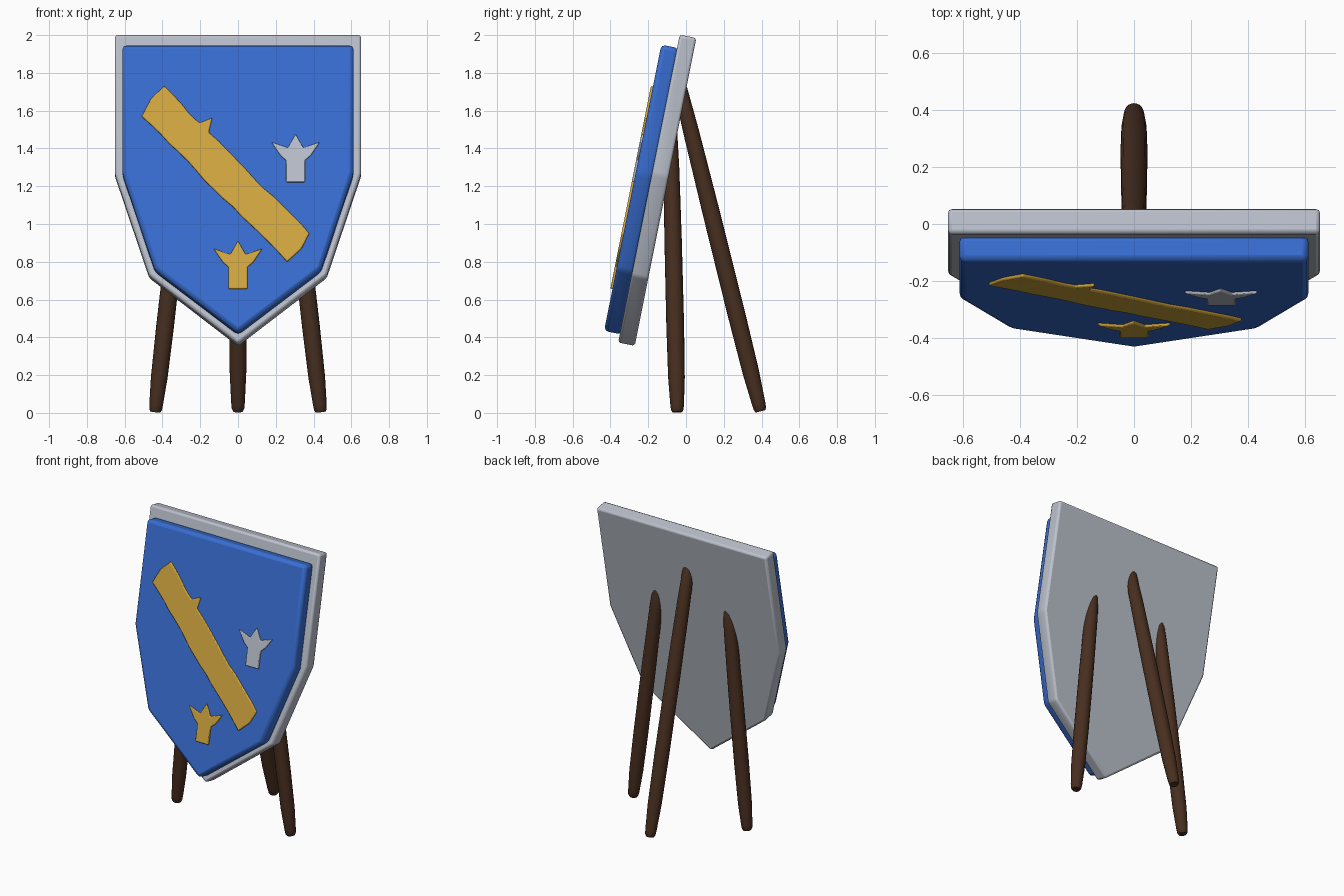
import bpy, bmesh, math, random
from mathutils import Vector, Matrix

if "Cube" in bpy.data.objects:
    bpy.data.objects.remove(bpy.data.objects["Cube"])

random.seed(4)
TILT = math.atan(0.2)
# shield space: x across, y up the board, z out of its front face
UP = Vector((0, math.sin(TILT), math.cos(TILT)))
OUT = Vector((0, -math.cos(TILT), math.sin(TILT)))
SHIELD = Matrix(((1, UP.x, OUT.x, 0), (0, UP.y, OUT.y, -0.342),
                 (0, UP.z, OUT.z, 0), (0, 0, 0, 1)))


def material(name, rgb):
    m = bpy.data.materials.new(name)
    m.diffuse_color = (*rgb, 1)
    m.use_nodes = True
    m.node_tree.nodes["Principled BSDF"].inputs["Base Color"].default_value = m.diffuse_color
    return m


BLUE = material("blue paint", (0.04, 0.155, 0.64))
GOLD = material("gold", (0.66, 0.39, 0.05))
SILVER = material("silver", (0.50, 0.53, 0.60))
WOOD = material("dark wood", (0.065, 0.028, 0.014))


def finish(name, bm, mat, bevel=0, segments=2, angle=35):
    bmesh.ops.recalc_face_normals(bm, faces=bm.faces)
    me = bpy.data.meshes.new(name)
    bm.to_mesh(me)
    bm.free()
    ob = bpy.data.objects.new(name, me)
    bpy.context.collection.objects.link(ob)
    me.materials.append(mat)
    if bevel:
        mod = ob.modifiers.new("Bevel", 'BEVEL')
        mod.width, mod.segments = bevel, segments
        mod.limit_method, mod.angle_limit = 'ANGLE', math.radians(15)
    bpy.ops.object.select_all(action='DESELECT')
    ob.select_set(True)
    bpy.context.view_layer.objects.active = ob
    bpy.ops.object.shade_smooth_by_angle(angle=math.radians(angle))
    return ob


def slab(name, outline, w0, w1, mat, bevel, segments=2):
    """Extrude an outline between two heights above the shield's back face."""
    bm = bmesh.new()
    face = bm.faces.new([bm.verts.new((x, v, w0)) for x, v in outline])
    ext = bmesh.ops.extrude_face_region(bm, geom=[face])
    moved = [g for g in ext["geom"] if isinstance(g, bmesh.types.BMVert)]
    bmesh.ops.translate(bm, verts=moved, vec=(0, 0, w1 - w0))
    bm.transform(SHIELD)
    return finish(name, bm, mat, bevel, segments)


def mirrored(half):
    """Complete a right-hand half outline running from bottom to top."""
    return half + [(-x, v) for x, v in reversed(half) if abs(x) > 1e-5]


def face_v(z):
    """Front view height to distance up the board, on the painted face."""
    return (z - 0.18 * OUT.z) / UP.z


# Backing board and painted field
slab("shield_backing", mirrored([(0, 0.357), (0.47, 0.725), (0.652, 1.275), (0.652, 2.024)]),
     0, 0.09, SILVER, 0.014)
slab("shield_field", mirrored([(0, 0.40), (0.44, 0.74), (0.612, 1.262), (0.612, 1.953)]),
     0.08, 0.175, BLUE, 0.022)

# Diagonal band with worn edges and one splinter
corners = [(-0.51, 1.57), (0.26, 0.80), (0.335, 0.868), (0.378, 0.95), (-0.155, 1.485),
           (-0.137, 1.562), (-0.205, 1.535), (-0.39, 1.73), (-0.46, 1.665)]
splits = [16, 1, 1, 11, 1, 1, 4, 1, 1]
band = []
for i, n in enumerate(splits):
    a, b = Vector(corners[i]), Vector(corners[(i + 1) % len(corners)])
    normal = Vector((b.y - a.y, a.x - b.x)).normalized()
    for k in range(n):
        p = a.lerp(b, k / n) + normal * (random.uniform(-0.006, 0.006) if k else 0)
        band.append((p.x, face_v(p.y)))
slab("diagonal_band", band, 0.16, 0.186, GOLD, 0.006)

# Three-pointed emblems
half = [(0.05, 0), (0.05, 0.115), (0.08, 0.14), (0.128, 0.212), (0.04, 0.182), (0, 0.254)]
for name, cx, base, mat in (("silver_emblem", 0.305, 1.222, SILVER),
                            ("gold_emblem", 0, 0.657, GOLD)):
    slab(name, [(cx + x, face_v(base + z)) for x, z in mirrored(half)], 0.16, 0.186, mat, 0.005)


def leg(name, foot, top, sides=20):
    """Round tapered pole lathed along the line from foot to top."""
    foot, top = Vector(foot), Vector(top)
    axis = top - foot
    rot = Vector((0, 0, 1)).rotation_difference(axis.normalized())
    profile = [(0.0, 0.026), (0.008, 0.033), (0.025, 0.036), (0.12, 0.044), (0.3, 0.047),
               (0.6, 0.046), (0.85, 0.042), (0.98, 0.036), (1.0, 0.025)]
    bm = bmesh.new()
    rings = []
    for t, r in profile:
        rings.append([bm.verts.new(foot + axis * t + rot @ Vector(
            (r * math.cos(2 * math.pi * i / sides), r * math.sin(2 * math.pi * i / sides), 0)))
            for i in range(sides)])
    for lo, hi in zip(rings, rings[1:]):
        for i in range(sides):
            j = (i + 1) % sides
            bm.faces.new((lo[i], lo[j], hi[j], hi[i]))
    bm.faces.new(rings[0])
    bm.faces.new(rings[-1])
    return finish(name, bm, WOOD, angle=40)


# Easel legs
for side, s in (("left", -1), ("right", 1)):
    leg(f"{side}_front_leg", (s * 0.438, -0.046, 0.004), (s * 0.265, -0.083, 1.52))
leg("rear_leg", (0, 0.395, 0.008), (0, -0.038, 1.75))
